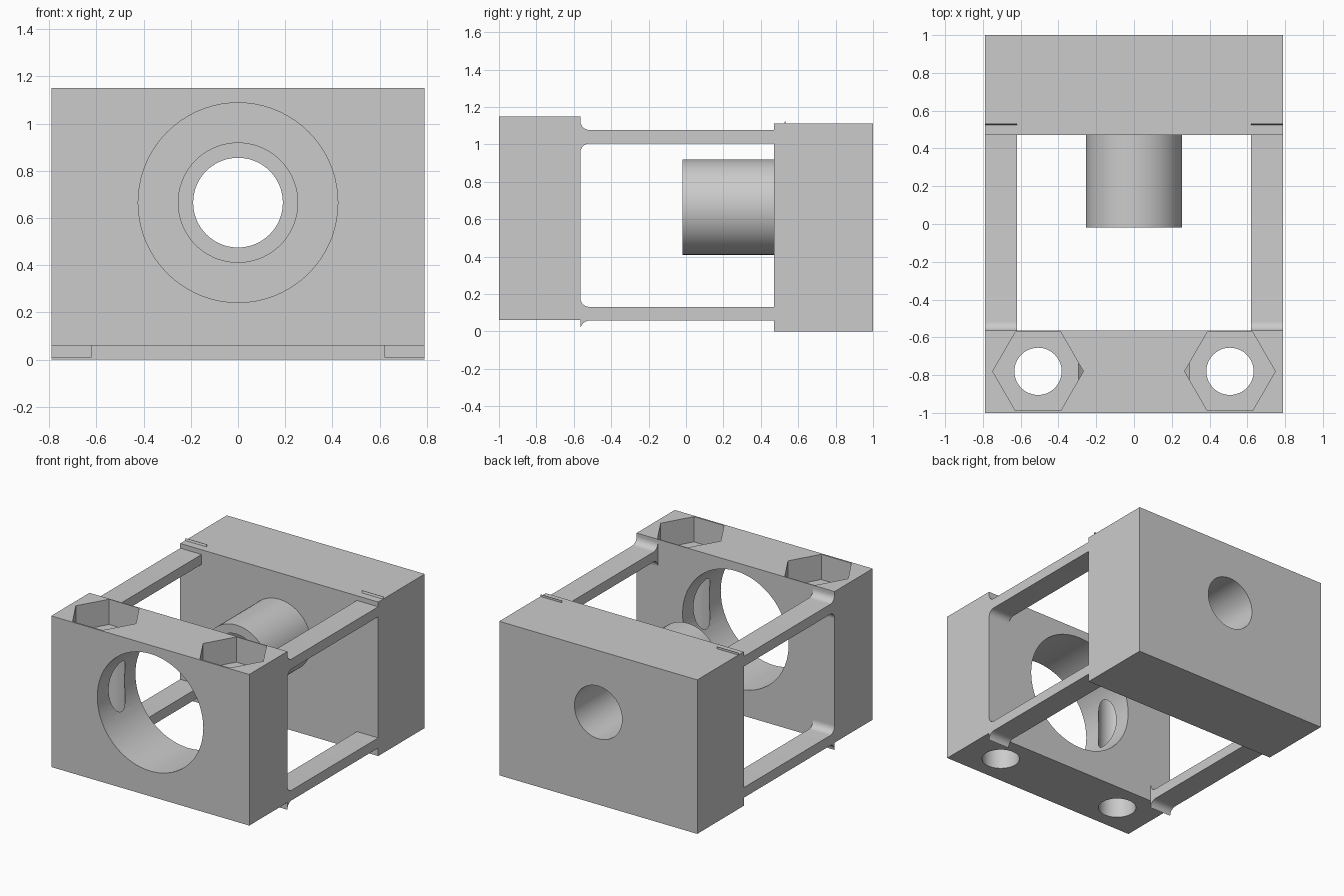
import bpy, bmesh
from math import sin, cos, pi, radians

old = bpy.data.objects.get("Cube")
if old:
    bpy.data.objects.remove(old, do_unlink=True)

grey = bpy.data.materials.new("plain grey")
grey.use_nodes = True
COLOUR = (0.6, 0.6, 0.6, 1)
grey.diffuse_color = COLOUR
grey.node_tree.nodes["Principled BSDF"].inputs["Base Color"].default_value = COLOUR


def prism(name, points, axis, lo, hi):
    """Extrude a 2D outline along an axis."""
    place = {"X": lambda u, v, w: (w, u, v),
             "Y": lambda u, v, w: (u, w, v),
             "Z": lambda u, v, w: (u, v, w)}[axis]
    bm = bmesh.new()
    rings = [[bm.verts.new(place(u, v, w)) for u, v in points] for w in (lo, hi)]
    n = len(points)
    for ring in rings:
        bm.faces.new(ring)
    for i in range(n):
        j = (i + 1) % n
        bm.faces.new((rings[0][i], rings[0][j], rings[1][j], rings[1][i]))
    bmesh.ops.recalc_face_normals(bm, faces=bm.faces)
    mesh = bpy.data.meshes.new(name)
    bm.to_mesh(mesh)
    bm.free()
    mesh.materials.append(grey)
    obj = bpy.data.objects.new(name, mesh)
    bpy.context.collection.objects.link(obj)
    return obj


def rect(u0, u1, v0, v1):
    return [(u0, v0), (u1, v0), (u1, v1), (u0, v1)]


def ngon(u, v, r, n=72):
    return [(u + r * cos(2 * pi * i / n), v + r * sin(2 * pi * i / n)) for i in range(n)]


def arc(u, v, r, start, end, n=10):
    return [(u + r * cos(radians(start + (end - start) * i / n)),
             v + r * sin(radians(start + (end - start) * i / n))) for i in range(n + 1)]


def cut(obj, cutter):
    mod = obj.modifiers.new("cut", "BOOLEAN")
    mod.operation = "DIFFERENCE"
    mod.solver = "EXACT"
    mod.object = cutter
    bpy.context.view_layer.objects.active = obj
    bpy.ops.object.modifier_apply(modifier=mod.name)
    bpy.data.objects.remove(cutter, do_unlink=True)


def smooth(obj):
    bpy.ops.object.select_all(action="DESELECT")
    obj.select_set(True)
    bpy.context.view_layer.objects.active = obj
    bpy.ops.object.shade_smooth_by_angle(angle=radians(30))


HALF, AXIS_Z = 0.79, 0.665
FRONT_Y, BACK_Y = -0.565, 0.47
RAIL_IN = 0.62

# Front block: large bore, two bolt holes with hexagonal nut pockets
front = prism("front_block", rect(-HALF, HALF, 0.06, 1.15), "Z", -1, FRONT_Y)
bpy.data.objects.remove(front, do_unlink=True)
front = prism("front_block", rect(-HALF, HALF, 0.06, 1.15), "Y", -1, FRONT_Y)
cut(front, prism("bore_cutter", ngon(0, AXIS_Z, 0.423), "Y", -1.2, -0.4))
for side in (-1, 1):
    x = side * 0.508
    cut(front, prism("bolt_cutter", ngon(x, -0.78, 0.125, 48), "Z", -0.2, 1.4))
    cut(front, prism("nut_cutter", ngon(x, -0.78, 0.24, 6), "Z", 0.968, 1.4))
smooth(front)

# Back block with its bore
back = prism("back_block", rect(-HALF, HALF, 0, 1.111), "Y", BACK_Y, 1)
cut(back, prism("bore_cutter", ngon(0, AXIS_Z, 0.19), "Y", 0.3, 1.2))
smooth(back)

# Hollow spigot reaching forward from the back block
tube = prism("spigot_tube", ngon(0, AXIS_Z, 0.255), "Y", -0.018, BACK_Y)
cut(tube, prism("bore_cutter", ngon(0, AXIS_Z, 0.19), "Y", -0.3, 0.8))
smooth(tube)


# Connecting rails, flared by fillets where they meet the front block
def rail_outline(z0, z1, r=0.05):
    y = FRONT_Y + r
    return ([(BACK_Y, z0)] + arc(y, z0 - r, r, 90, 180)
            + arc(y, z1 + r, r, 180, 270) + [(BACK_Y, z1)])


for side, word in ((-1, "right"), (1, "left")):
    lo, hi = sorted((side * RAIL_IN, side * HALF))
    for level, z0, z1 in (("upper", 1.005, 1.077), ("lower", 0.058, 0.131)):
        smooth(prism(f"{word}_{level}_rail", rail_outline(z0, z1), "X", lo, hi))
    # Thin ridge standing on the back block
    prism(f"{word}_ridge", [(0.525, 1.111), (0.531, 1.111), (0.531, 1.126), (0.53, 1.126)],
          "X", lo, hi)
